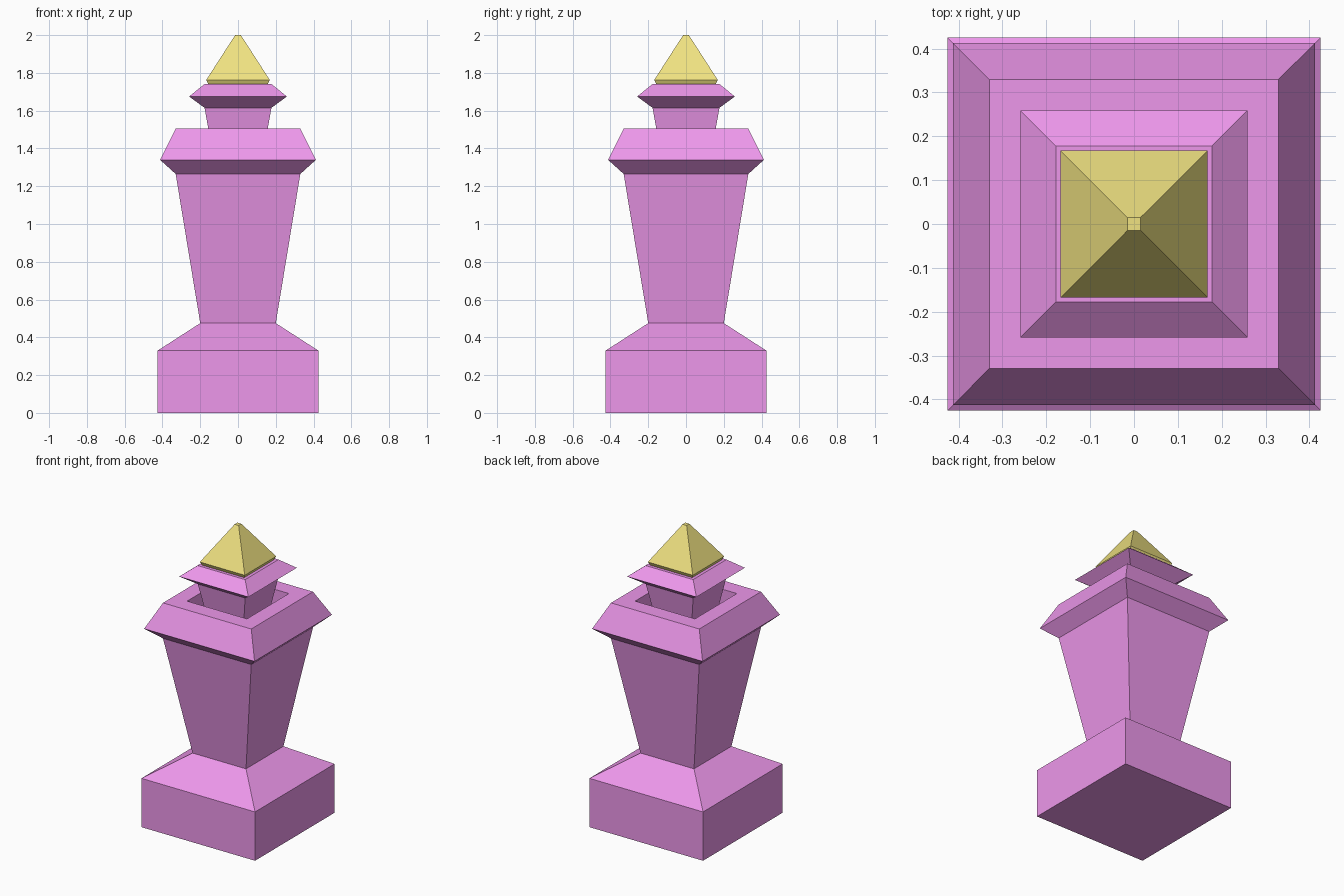
import bpy, bmesh

if "Cube" in bpy.data.objects:
    bpy.data.objects.remove(bpy.data.objects["Cube"])


def material(name, color):
    m = bpy.data.materials.new(name)
    m.diffuse_color = color
    m.use_nodes = True
    m.node_tree.nodes["Principled BSDF"].inputs["Base Color"].default_value = m.diffuse_color
    return m


def square_loft(name, profile, mat):
    """Closed square solid through (half width, height) pairs."""
    bm = bmesh.new()
    rings = [[bm.verts.new((sx * r, sy * r, z))
              for sx, sy in ((-1, -1), (1, -1), (1, 1), (-1, 1))]
             for r, z in profile]
    for a, b in zip(rings, rings[1:]):
        for i in range(4):
            j = (i + 1) % 4
            bm.faces.new((a[i], a[j], b[j], b[i]))
    bm.faces.new(rings[0][::-1])
    bm.faces.new(rings[-1])
    bmesh.ops.recalc_face_normals(bm, faces=bm.faces)
    mesh = bpy.data.meshes.new(name)
    bm.to_mesh(mesh)
    bm.free()
    mesh.materials.append(mat)
    obj = bpy.data.objects.new(name, mesh)
    bpy.context.collection.objects.link(obj)
    return obj


magenta = material("magenta", (0.85, 0.31, 0.83, 1))
gold = material("gold", (0.87, 0.76, 0.22, 1))

# Plinth, flared shaft and collar with a sunken top
square_loft("pedestal", [(0.425, 0), (0.425, 0.33), (0.2, 0.475),
                         (0.33, 1.265), (0.413, 1.34), (0.33, 1.505),
                         (0.224, 1.505), (0.224, 1.38)], magenta)

# Neck rising out of the recess, with its flared brim
square_loft("neck", [(0.135, 1.38), (0.177, 1.615),
                     (0.259, 1.675), (0.178, 1.74)], magenta)

# Gold pyramid cap
square_loft("finial", [(0.157, 1.74), (0.168, 1.763), (0.015, 2.0)], gold)
